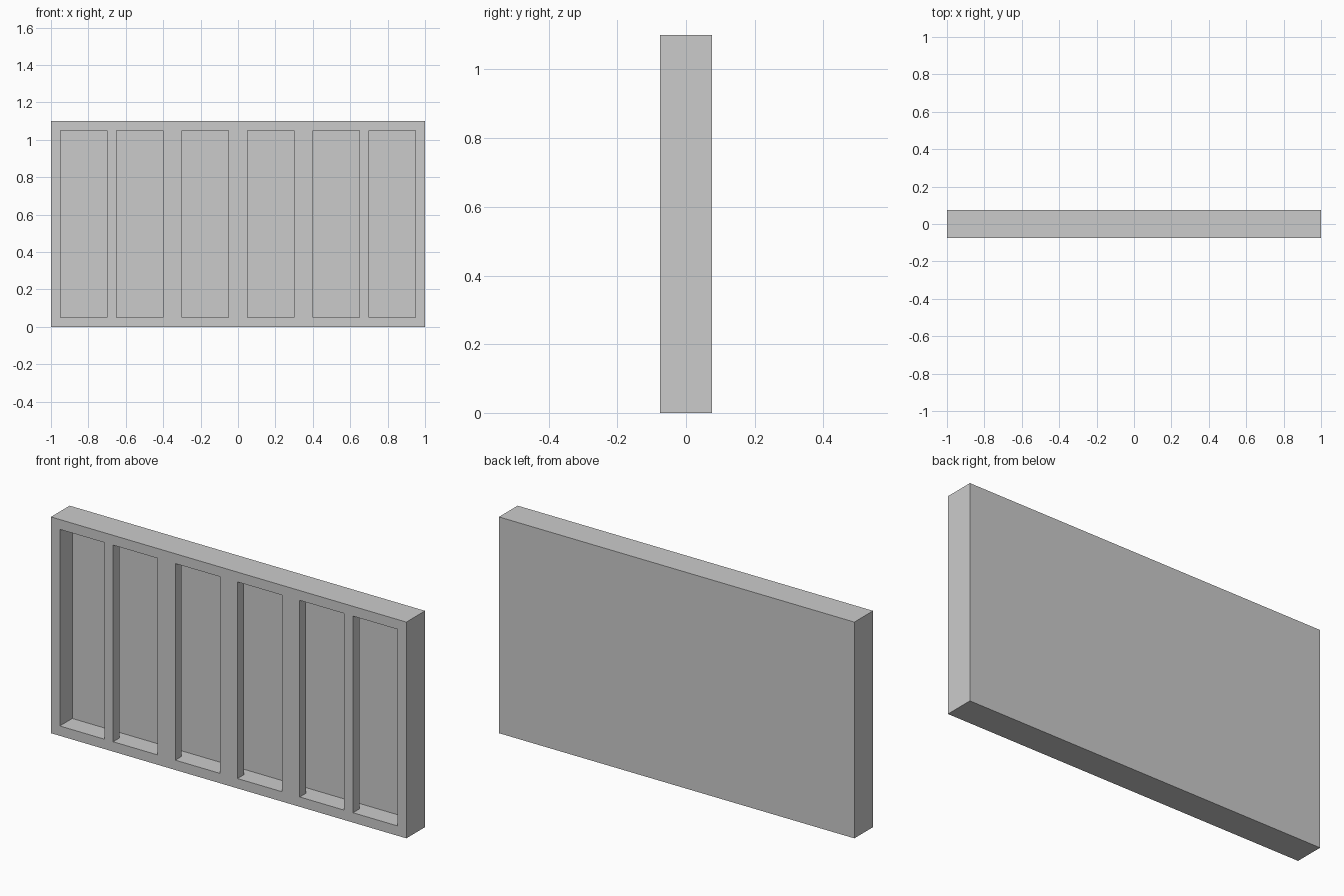
import bpy, bmesh
from mathutils import Matrix, Vector

if "Cube" in bpy.data.objects:
    bpy.data.objects.remove(bpy.data.objects["Cube"])

W, D, H = 2.0, 0.15, 1.1      # overall size
RIM = 0.05                    # frame width
DEPTH = 0.10                  # recess depth
POST_D = 0.05                 # divider thickness


def box_bmesh(lo, hi):
    lo, hi = Vector(lo), Vector(hi)
    bm = bmesh.new()
    bmesh.ops.create_cube(bm, size=1.0, matrix=Matrix.Translation((lo + hi) / 2)
                          @ Matrix.Diagonal((*(hi - lo), 1)))
    return bm


def finish(bm, name):
    bmesh.ops.recalc_face_normals(bm, faces=bm.faces)
    mesh = bpy.data.meshes.new(name)
    bm.to_mesh(mesh)
    bm.free()
    obj = bpy.data.objects.new(name, mesh)
    bpy.context.collection.objects.link(obj)
    return obj


# Shallow tray: back panel with a rim, open toward the front
bm = box_bmesh((-W / 2, -D / 2, 0), (W / 2, D / 2, H))
front = min(bm.faces, key=lambda f: f.calc_center_median().y)
bmesh.ops.inset_region(bm, faces=[front], thickness=RIM, use_even_offset=True)
floor = bmesh.ops.extrude_discrete_faces(bm, faces=[front])["faces"][0]
bmesh.ops.translate(bm, verts=floor.verts, vec=(0, DEPTH, 0))
finish(bm, "panel_tray")

# Upright dividers, flush with the front and standing clear of the back panel
posts = [(-0.70, -0.65), (-0.40, -0.30), (-0.05, 0.05), (0.30, 0.40), (0.65, 0.70)]
for i, (x0, x1) in enumerate(posts, 1):
    bm = box_bmesh((x0, -D / 2, RIM), (x1, -D / 2 + POST_D, H - RIM))
    finish(bm, f"divider_post_{i}")
